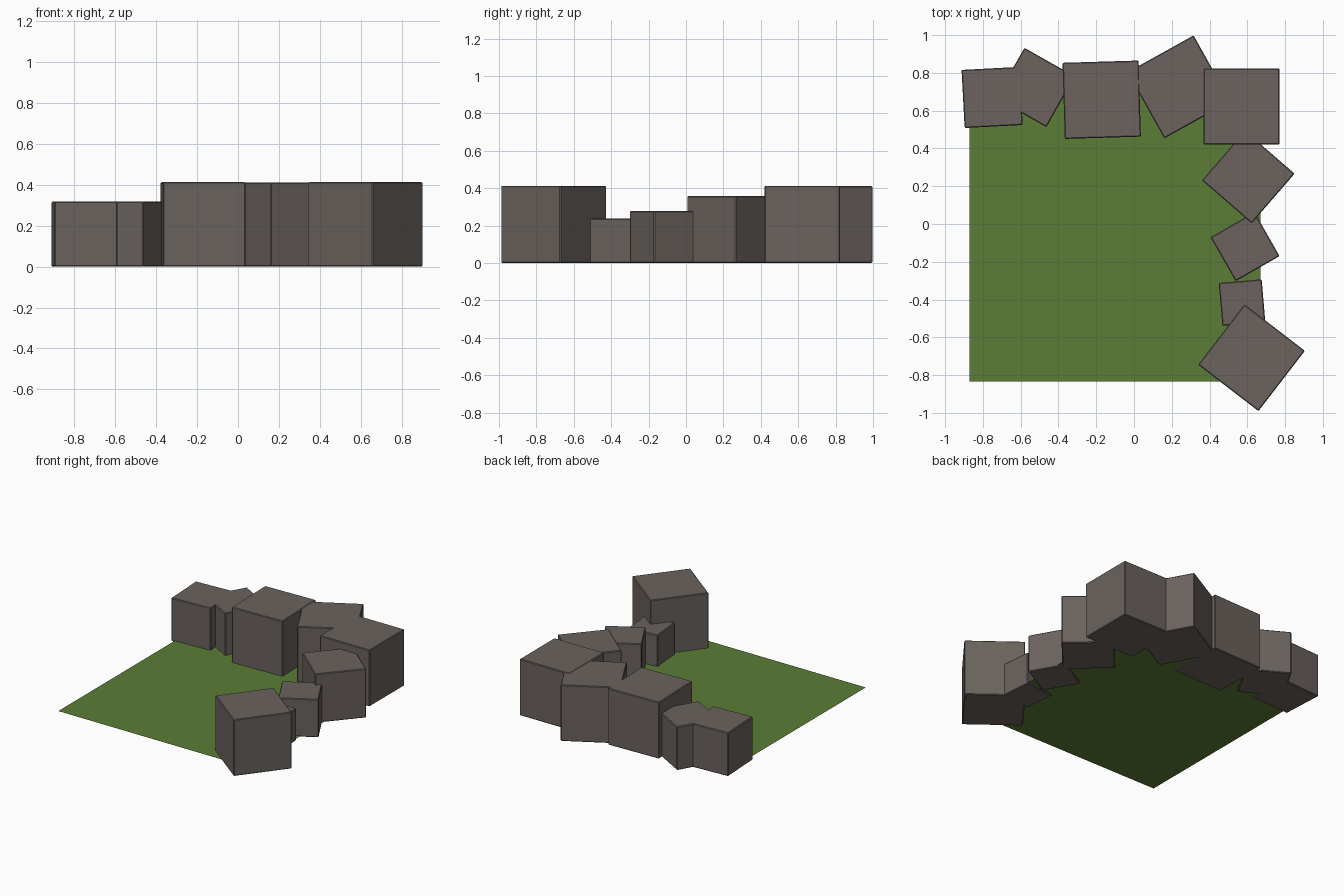
import bpy
import math

if "Cube" in bpy.data.objects:
    bpy.data.objects.remove(bpy.data.objects["Cube"])


def material(name, rgb):
    m = bpy.data.materials.new(name)
    m.diffuse_color = (*rgb, 1)
    m.use_nodes = True
    m.node_tree.nodes["Principled BSDF"].inputs["Base Color"].default_value = m.diffuse_color
    return m


stone = material("grey_brown_stone", (0.145, 0.124, 0.112))
grass = material("grass_green", (0.105, 0.205, 0.038))

# Flat square of grass
bpy.ops.mesh.primitive_plane_add(size=1.54, location=(-0.10, -0.065, 0.009))
ground = bpy.context.object
ground.name = "grass_patch"
ground.data.materials.append(grass)


# Boulder cube with a tiny chamfer: centre x, y, width, turn in degrees
def block(index, x, y, width, turn):
    height = width + 0.01
    bpy.ops.mesh.primitive_cube_add(size=1, location=(x, y, height / 2),
                                    rotation=(0, 0, math.radians(turn)))
    ob = bpy.context.object
    ob.name = f"stone_block_{index}"
    ob.scale = (width, width, height)
    bpy.ops.object.transform_apply(location=False, rotation=False, scale=True)
    ob.data.materials.append(stone)
    bevel = ob.modifiers.new("chamfer", 'BEVEL')
    bevel.width = 0.005
    bevel.segments = 1


# L-shaped row: along the back, then down the right side
blocks = [
    (-0.751, 0.670, 0.308, 3),
    (-0.522, 0.723, 0.308, -29.5),
    (-0.171, 0.658, 0.403, 1.7),
    (0.238, 0.726, 0.401, 29.1),
    (0.569, 0.622, 0.403, 0),
    (0.605, 0.249, 0.348, -40.9),
    (0.588, -0.120, 0.268, 29.7),
    (0.572, -0.416, 0.228, 4.9),
    (0.622, -0.708, 0.403, -37.6),
]
for i, b in enumerate(blocks, 1):
    block(i, *b)
